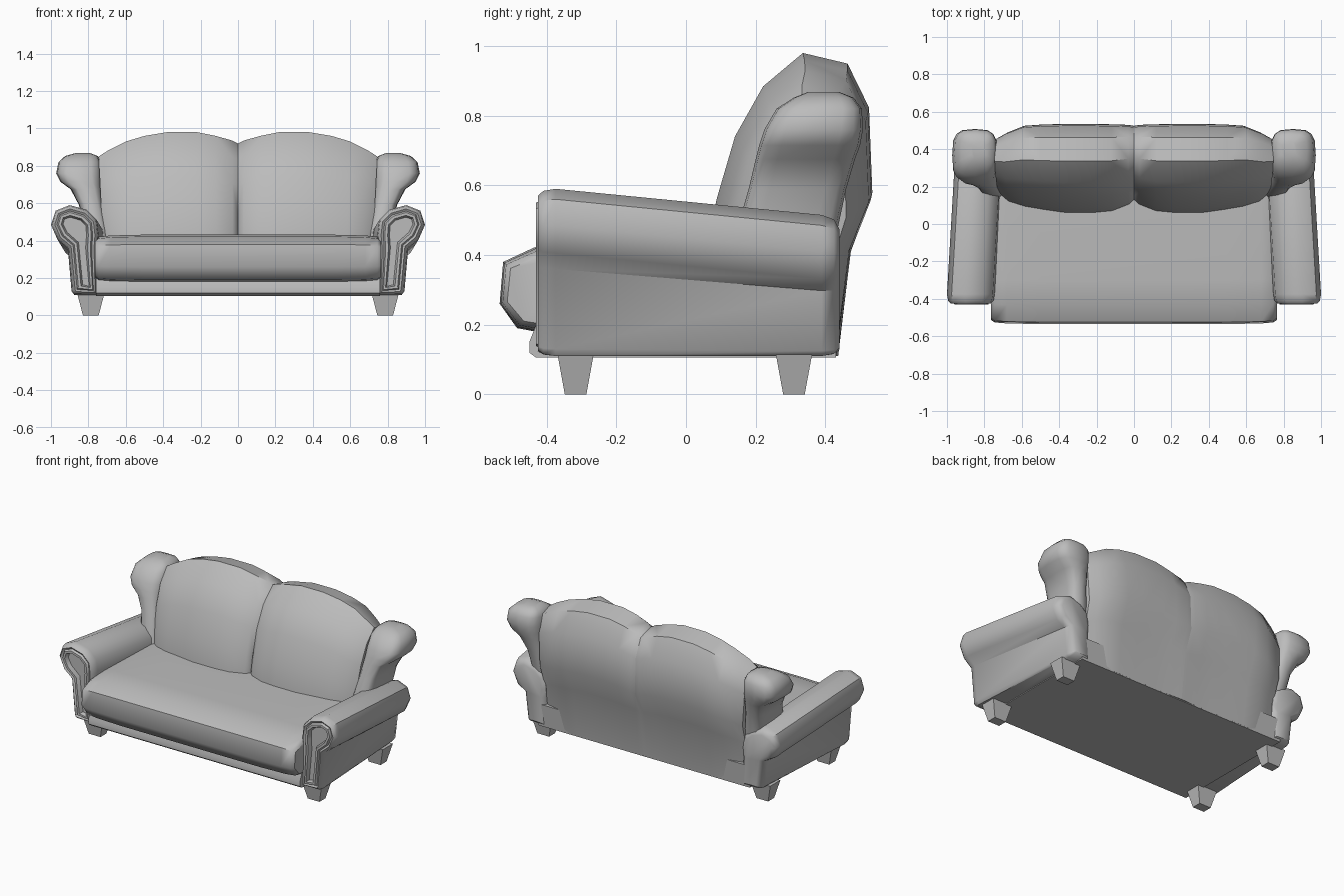
import bpy, bmesh, math
from mathutils import Vector

cube = bpy.data.objects.get("Cube")
if cube:
    bpy.data.objects.remove(cube, do_unlink=True)

fabric = bpy.data.materials.new("grey_fabric")
fabric.use_nodes = True
GREY = (0.5, 0.5, 0.5, 1)
fabric.diffuse_color = GREY
fabric.node_tree.nodes["Principled BSDF"].inputs["Base Color"].default_value = GREY


def loft(name, sections, angle=50):
    """Skin a row of closed point loops and cap both ends."""
    bm = bmesh.new()
    rings = [[bm.verts.new(p) for p in s] for s in sections]
    n = len(rings[0])
    for a, b in zip(rings, rings[1:]):
        for i in range(n):
            j = (i + 1) % n
            bm.faces.new((a[i], a[j], b[j], b[i]))
    bm.faces.new(rings[0])
    bm.faces.new(rings[-1])
    bmesh.ops.recalc_face_normals(bm, faces=bm.faces)
    mesh = bpy.data.meshes.new(name)
    bm.to_mesh(mesh)
    bm.free()
    mesh.materials.append(fabric)
    ob = bpy.data.objects.new(name, mesh)
    bpy.context.collection.objects.link(ob)
    bpy.ops.object.select_all(action='DESELECT')
    bpy.context.view_layer.objects.active = ob
    ob.select_set(True)
    bpy.ops.object.shade_smooth_by_angle(angle=math.radians(angle))
    return ob


def rounded_loop(x0, x1, y0, y1, z, side, n=16, power=0.6):
    """Soft rectangle at height z."""
    pts = []
    for i in range(n):
        a = math.tau * i / n
        c, s = math.cos(a), math.sin(a)
        u = math.copysign(abs(c) ** power, c)
        v = math.copysign(abs(s) ** power, s)
        pts.append((side * ((x0 + x1) / 2 + u * (x1 - x0) / 2),
                    (y0 + y1) / 2 + v * (y1 - y0) / 2, z))
    return pts


def inset(profile, d):
    """Move each point of a counter-clockwise 2D loop inwards by d."""
    out = []
    for i, p in enumerate(profile):
        p = Vector(p)
        e1 = (p - Vector(profile[i - 1])).normalized()
        e2 = (Vector(profile[(i + 1) % len(profile)]) - p).normalized()
        m = (Vector((-e1.y, e1.x)) + Vector((-e2.y, e2.x))).normalized()
        out.append(p + m * d)
    return out


# Base frame with a slightly bulging front rail
rail = [(-.43, .105), (-.45, .12), (-.45, .15), (-.43, .2), (.44, .25), (.43, .105)]
loft("base_frame", [[(x, y, z) for y, z in rail] for x in (-.76, .76)], 35)

# Seat cushion
cushion = [(-.42, .178), (-.485, .19), (-.535, .26), (-.525, .38), (-.435, .422),
           (-.3, .432), (.25, .432), (.25, .178)]
ends = [(.765, .8), (.745, .92), (.68, .97), (.5, 1)]
stations = [(-x, s) for x, s in ends] + [(x, s) for x, s in reversed(ends)]
loft("seat_cushion", [[(x, -.1 + (y + .1) * (.75 + .25 * s), .29 + (z - .29) * s)
                       for y, z in cushion] for x, s in stations])

# Back lobe: profile as fractions of depth and height
back = [(.1, 0), (0, .1), (0, .36), (.06, .52), (.17, .725), (.34, .89), (.58, 1),
        (.85, .965), (.98, .82), (1, .54), (.87, .37), (.78, 0)]
# x, top height, front depth, back depth
lobe = [(0, .92, .125, .525), (.03, .935, .1, .53), (.12, .96, .068, .533),
        (.22, .98, .06, .535), (.38, .98, .06, .535), (.5, .96, .075, .532),
        (.6, .93, .09, .525), (.69, .885, .115, .49), (.745, .85, .16, .46)]

# Arm scroll outline, counter-clockwise from the inner foot
scroll = [(.75, .11), (.875, .11), (.89, .13), (.91, .36), (.965, .405), (1, .485),
          (.975, .56), (.9, .59), (.81, .565), (.755, .51), (.745, .43), (.75, .36)]
# y, inset, drop of the roll, sideways shift
arm = [(-.405, .065, 0, 0), (-.43, .055, 0, 0), (-.43, .04, 0, 0), (-.417, .032, 0, 0),
       (-.425, .02, 0, 0), (-.41, .006, 0, 0), (-.375, 0, 0, 0), (.39, 0, .075, -.045),
       (.425, .01, .078, -.047), (.44, .035, .08, -.047)]

# Wing slices: x range, y range, height
wing = [(.69, .82, .12, .42, .36), (.69, .83, .14, .43, .45), (.72, .85, .18, .46, .59),
        (.73, .895, .2, .485, .675), (.73, .95, .21, .5, .715), (.73, .972, .225, .508, .76),
        (.735, .96, .26, .505, .82), (.75, .925, .31, .48, .852), (.79, .87, .35, .44, .868)]

for side, label in ((1, "left"), (-1, "right")):
    loft(label + "_back_cushion",
         [[(side * x * (.95 + .05 * v), f + u * (b - f), .11 + v * (top - .11))
           for u, v in back] for x, top, f, b in lobe])

    loft(label + "_arm",
         [[(side * (x + shift), y, z - drop * min(1, (z - .11) / .3))
           for x, z in inset(scroll, d)] for y, d, drop, shift in arm], 45)

    loft(label + "_wing", [rounded_loop(*w, side) for w in wing], 60)

    # Tapered square feet
    for y, place in ((-.317, "front"), (.31, "back")):
        loft(f"{label}_{place}_leg",
             [[(side * .787 + i * hx, y + j * hy, z)
               for i, j in ((-1, -1), (1, -1), (1, 1), (-1, 1))]
              for hx, hy, z in ((.042, .031, 0), (.072, .052, .115))], 20)
